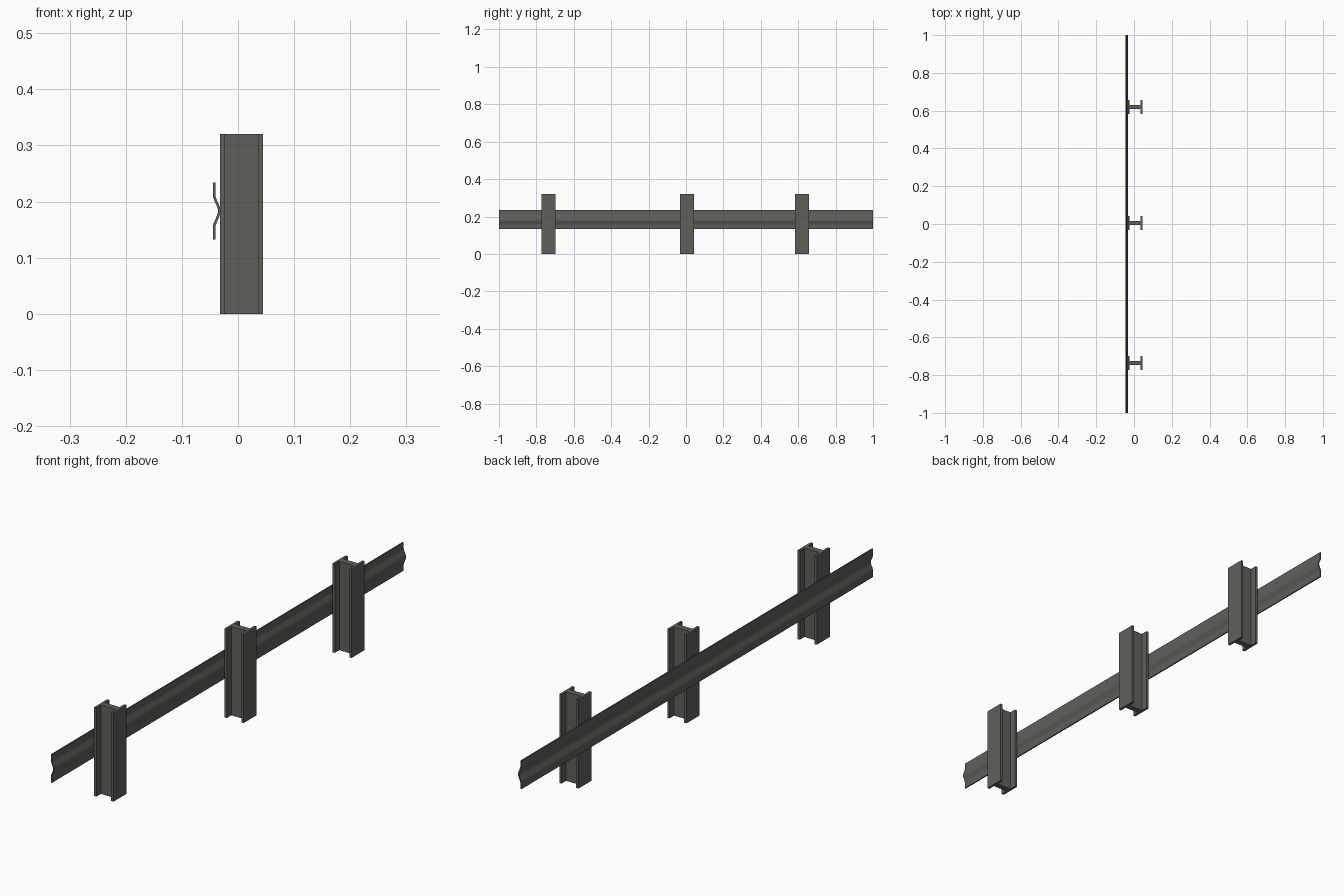
import bpy, bmesh, math
from mathutils import Vector

if "Cube" in bpy.data.objects:
    bpy.data.objects.remove(bpy.data.objects["Cube"])

steel = bpy.data.materials.new("dark grey steel")
steel.diffuse_color = (0.115, 0.115, 0.102, 1)
steel.use_nodes = True
steel.node_tree.nodes["Principled BSDF"].inputs["Base Color"].default_value = steel.diffuse_color


def extrude_profile(name, points, offset):
    """Solid made by sweeping a closed outline along an offset."""
    bm = bmesh.new()
    face = bm.faces.new([bm.verts.new(p) for p in points])
    res = bmesh.ops.extrude_face_region(bm, geom=[face], use_keep_orig=True)
    moved = [g for g in res["geom"] if isinstance(g, bmesh.types.BMVert)]
    bmesh.ops.translate(bm, vec=offset, verts=moved)
    bmesh.ops.recalc_face_normals(bm, faces=bm.faces)
    mesh = bpy.data.meshes.new(name)
    bm.to_mesh(mesh)
    bm.free()
    mesh.materials.append(steel)
    obj = bpy.data.objects.new(name, mesh)
    bpy.context.collection.objects.link(obj)
    return obj


# I-beam posts
X0, X1, FLANGE, HALF, WEB = -0.032, 0.0445, 0.009, 0.037, 0.011
side = [(X0, HALF), (X0 + FLANGE, HALF), (X0 + FLANGE, WEB),
        (X1 - FLANGE, WEB), (X1 - FLANGE, HALF), (X1, HALF)]
outline = side + [(x, -y) for x, y in reversed(side)]
for label, yc in (("front", -0.735), ("middle", 0.006), ("back", 0.62)):
    extrude_profile(label + "_post", [(x, y + yc, 0) for x, y in outline],
                    (0, 0, 0.32))

# Guard rail: bent sheet, mirrored about its centre height
ZC, T = 0.183, 0.0046
half = [(-0.0427, 0.051), (-0.0427, 0.029), (-0.0422, 0.0255),
        (-0.0408, 0.0215), (-0.0383, 0.0155), (-0.0355, 0.009),
        (-0.0338, 0.004)]
mid = [Vector(p) for p in half + [(-0.0333, 0)]
       + [(x, -z) for x, z in reversed(half)]]
outer, inner = [], []
for i, p in enumerate(mid):
    d = (mid[min(i + 1, len(mid) - 1)] - mid[max(i - 1, 0)]).normalized()
    n = Vector((-d.y, d.x)) * T / 2
    outer.append(p + n)
    inner.append(p - n)
rail = extrude_profile("guard_rail",
                       [(p.x, -1, ZC + p.y) for p in outer + inner[::-1]],
                       (0, 2, 0))
bpy.context.view_layer.objects.active = rail
rail.select_set(True)
bpy.ops.object.shade_smooth_by_angle(angle=math.radians(35))
